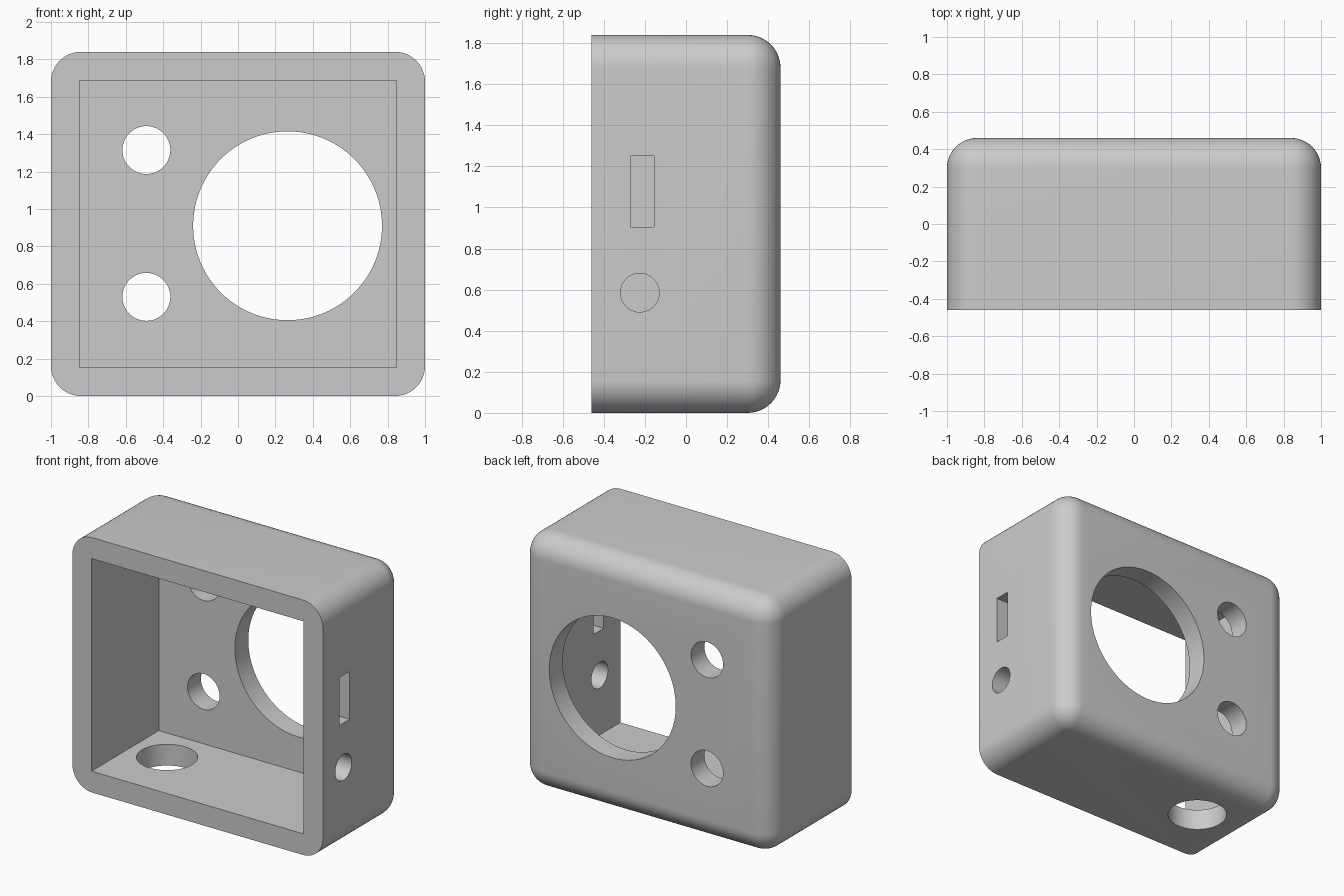
import bpy, bmesh, math
from mathutils import Vector

default = bpy.data.objects.get("Cube")
if default:
    bpy.data.objects.remove(default, do_unlink=True)

W, D, H = 2.0, 0.92, 1.84      # outer size
WALL, ROUND = 0.153, 0.16

grey = bpy.data.materials.new("light_grey")
grey.use_nodes = True
colour = (0.6, 0.6, 0.6, 1)
grey.diffuse_color = colour
grey.node_tree.nodes["Principled BSDF"].inputs["Base Color"].default_value = colour


def box(name, low, high):
    low, high = Vector(low), Vector(high)
    bpy.ops.mesh.primitive_cube_add(size=1, location=(low + high) / 2)
    ob = bpy.context.object
    ob.name = name
    ob.scale = high - low
    bpy.ops.object.transform_apply(location=True, rotation=True, scale=True)
    ob.data.materials.append(grey)
    return ob


def drill(name, centre, radius, axis):
    turn = {"x": (0, math.pi / 2, 0), "y": (math.pi / 2, 0, 0), "z": (0, 0, 0)}[axis]
    bpy.ops.mesh.primitive_cylinder_add(vertices=96, radius=radius, depth=0.5,
                                        location=centre, rotation=turn)
    ob = bpy.context.object
    ob.name = name
    ob.data.materials.append(grey)
    return ob


# Housing block: every edge rounded except those around the flat front
housing = box("housing", (-W / 2, -D / 2, 0), (W / 2, D / 2, H))
bm = bmesh.new()
bm.from_mesh(housing.data)
edges = [e for e in bm.edges if any(v.co.y > 0 for v in e.verts)]
bmesh.ops.bevel(bm, geom=edges, offset=ROUND, offset_type='OFFSET',
                segments=12, profile=0.5, affect='EDGES', clamp_overlap=True)
bm.to_mesh(housing.data)
bm.free()

# Cavity, back openings, side slot and socket, floor opening
cutters = [
    box("cavity", (-W / 2 + WALL, -D, WALL), (W / 2 - WALL, D / 2 - WALL, H - WALL)),
    drill("large_back_opening", (0.265, D / 2, 0.91), 0.505, "y"),
    drill("upper_back_hole", (-0.49, D / 2, 1.315), 0.128, "y"),
    drill("lower_back_hole", (-0.49, D / 2, 0.53), 0.128, "y"),
    drill("side_socket", (W / 2, -0.225, 0.585), 0.094, "x"),
    box("side_slot", (0.75, -0.27, 0.905), (1.25, -0.155, 1.25)),
    drill("floor_opening", (-0.566, 0, 0), 0.2, "z"),
]

bpy.ops.object.select_all(action='DESELECT')
bpy.context.view_layer.objects.active = housing
housing.select_set(True)
for cutter in cutters:
    cutter.hide_render = True
    mod = housing.modifiers.new(cutter.name, 'BOOLEAN')
    mod.operation = 'DIFFERENCE'
    mod.solver = 'EXACT'
    mod.object = cutter
    bpy.ops.object.modifier_apply(modifier=mod.name)
    bpy.data.objects.remove(cutter, do_unlink=True)

bpy.ops.object.shade_smooth_by_angle(angle=math.radians(30))
